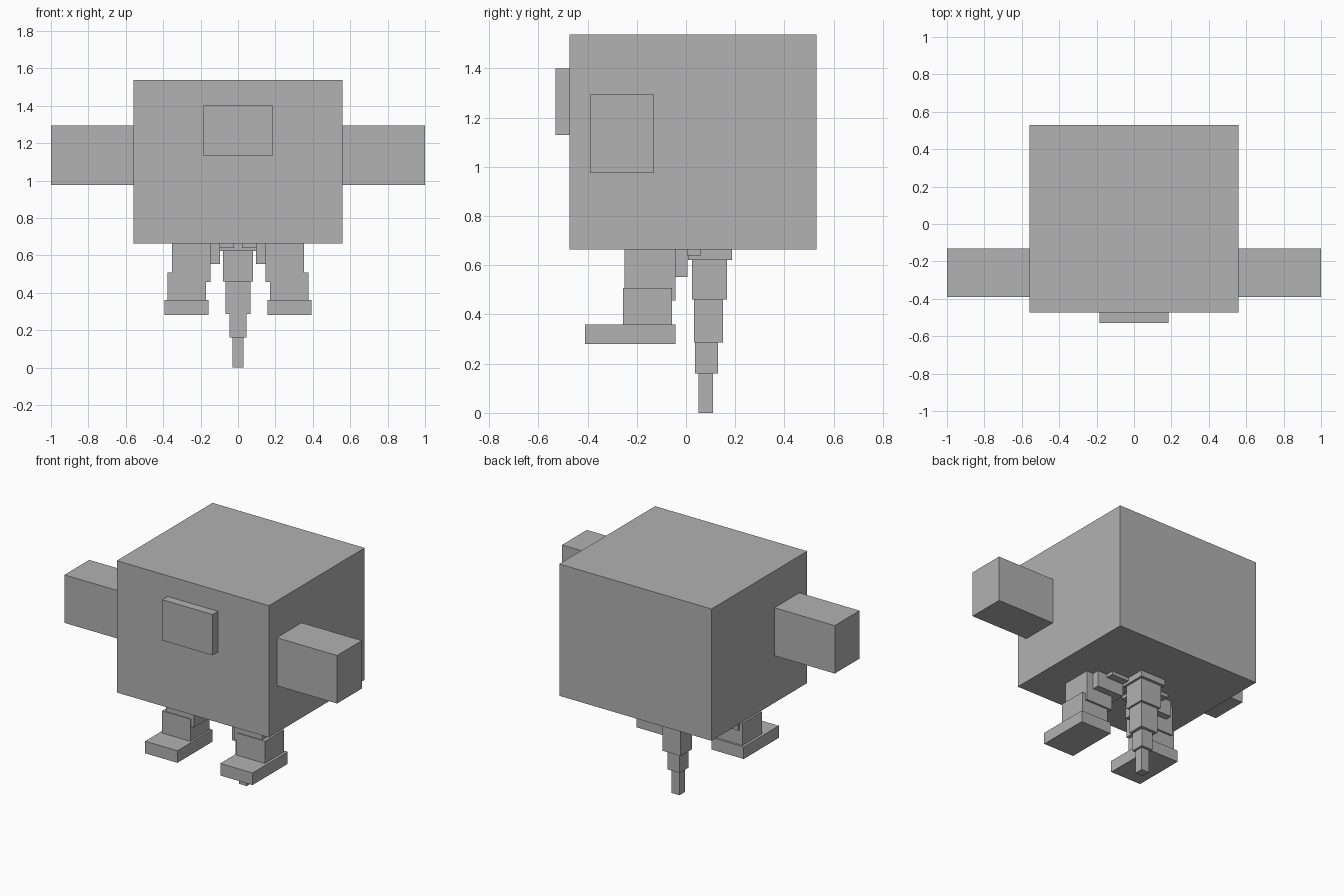
import bpy
from mathutils import Vector

cube = bpy.data.objects.get("Cube")
if cube:
    bpy.data.objects.remove(cube, do_unlink=True)

# Single flat colour
grey = bpy.data.materials.new("plain grey")
grey.use_nodes = True
colour = (0.445, 0.445, 0.445, 1)
grey.diffuse_color = colour
grey.node_tree.nodes["Principled BSDF"].inputs["Base Color"].default_value = colour


def box(name, x, y, z):
    """Box spanning the given (low, high) range on each axis."""
    low, high = Vector((x[0], y[0], z[0])), Vector((x[1], y[1], z[1]))
    bpy.ops.mesh.primitive_cube_add(size=1, location=(low + high) / 2)
    part = bpy.context.object
    part.name = name
    part.data.name = name
    for v in part.data.vertices:
        v.co *= high - low
    part.data.materials.append(grey)


def pair(name, x, y, z):
    """The same box on the left (+x) and mirrored to the right."""
    box("left_" + name, x, y, z)
    box("right_" + name, (-x[1], -x[0]), y, z)


def centred(name, half, y, z):
    box(name, (-half, half), y, z)


# Body and snout
centred("body", 0.558, (-0.473, 0.53), (0.663, 1.537))
centred("snout", 0.185, (-0.53, -0.473), (1.13, 1.40))

# Arms
pair("arm", (0.558, 1.0), (-0.39, -0.13), (0.975, 1.293))

# Legs, stepping outward from the hip to the foot
pair("upper_hip", (0.022, 0.228), (-0.145, 0.06), (0.64, 0.70))
pair("hip", (0.096, 0.30), (-0.20, 0.006), (0.553, 0.70))
pair("thigh", (0.147, 0.353), (-0.25, -0.042), (0.457, 0.70))
pair("shin", (0.17, 0.377), (-0.256, -0.056), (0.36, 0.507))
pair("foot", (0.157, 0.394), (-0.41, -0.042), (0.28, 0.36))

# Tail, tapering downward
centred("tail_base", 0.096, (0.008, 0.187), (0.622, 0.70))
centred("tail_upper", 0.08, (0.024, 0.167), (0.46, 0.622))
centred("tail_middle", 0.066, (0.033, 0.15), (0.285, 0.46))
centred("tail_lower", 0.045, (0.037, 0.13), (0.16, 0.285))
centred("tail_tip", 0.029, (0.05, 0.11), (0.0, 0.16))
